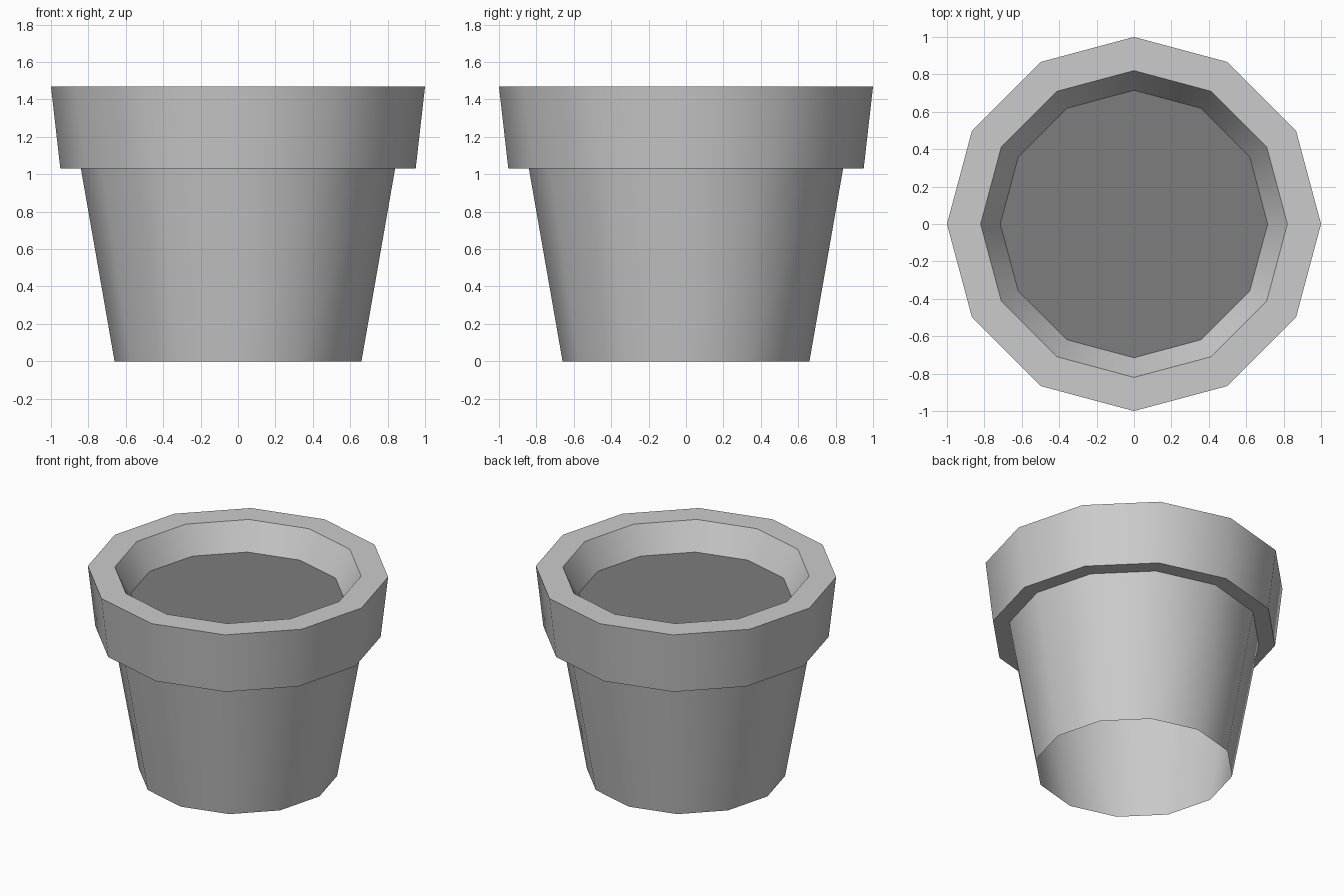
import bpy
import bmesh
from math import cos, sin, radians, tau

SIDES = 12

cube = bpy.data.objects.get("Cube")
if cube:
    bpy.data.objects.remove(cube, do_unlink=True)


def make_material(name, grey):
    mat = bpy.data.materials.new(name)
    mat.use_nodes = True
    colour = (grey, grey, grey, 1)
    mat.diffuse_color = colour
    mat.node_tree.nodes["Principled BSDF"].inputs["Base Color"].default_value = colour
    return mat


def ring(bm, radius, z):
    return [bm.verts.new((radius * cos(tau * i / SIDES), radius * sin(tau * i / SIDES), z))
            for i in range(SIDES)]


def add_object(name, bm, mat):
    mesh = bpy.data.meshes.new(name)
    bm.to_mesh(mesh)
    bm.free()
    mesh.materials.append(mat)
    obj = bpy.data.objects.new(name, mesh)
    bpy.context.collection.objects.link(obj)
    bpy.ops.object.select_all(action='DESELECT')
    obj.select_set(True)
    bpy.context.view_layer.objects.active = obj
    bpy.ops.object.shade_smooth_by_angle(angle=radians(40))
    return obj


def lathe(name, profile, mat):
    # Profile runs up the outside, then down the inside
    bm = bmesh.new()
    rings = [ring(bm, r, z) for r, z in profile]
    for low, high in zip(rings, rings[1:]):
        for i in range(SIDES):
            j = (i + 1) % SIDES
            bm.faces.new((low[i], low[j], high[j], high[i]))
    return add_object(name, bm, mat)


clay = make_material("light_grey_clay", 0.6)
earth = make_material("dark_grey_soil", 0.205)

# Pot: open-bottomed tapered body, overhanging rim and inner lip
lathe("pot", [(0.66, 0), (0.84, 1.03), (0.95, 1.03), (1.0, 1.47),
              (0.82, 1.47), (0.715, 1.28)], clay)

# Soil: flat disc closing the mouth below the rim
bm = bmesh.new()
bm.faces.new(ring(bm, 0.715, 1.28))
add_object("soil", bm, earth)
